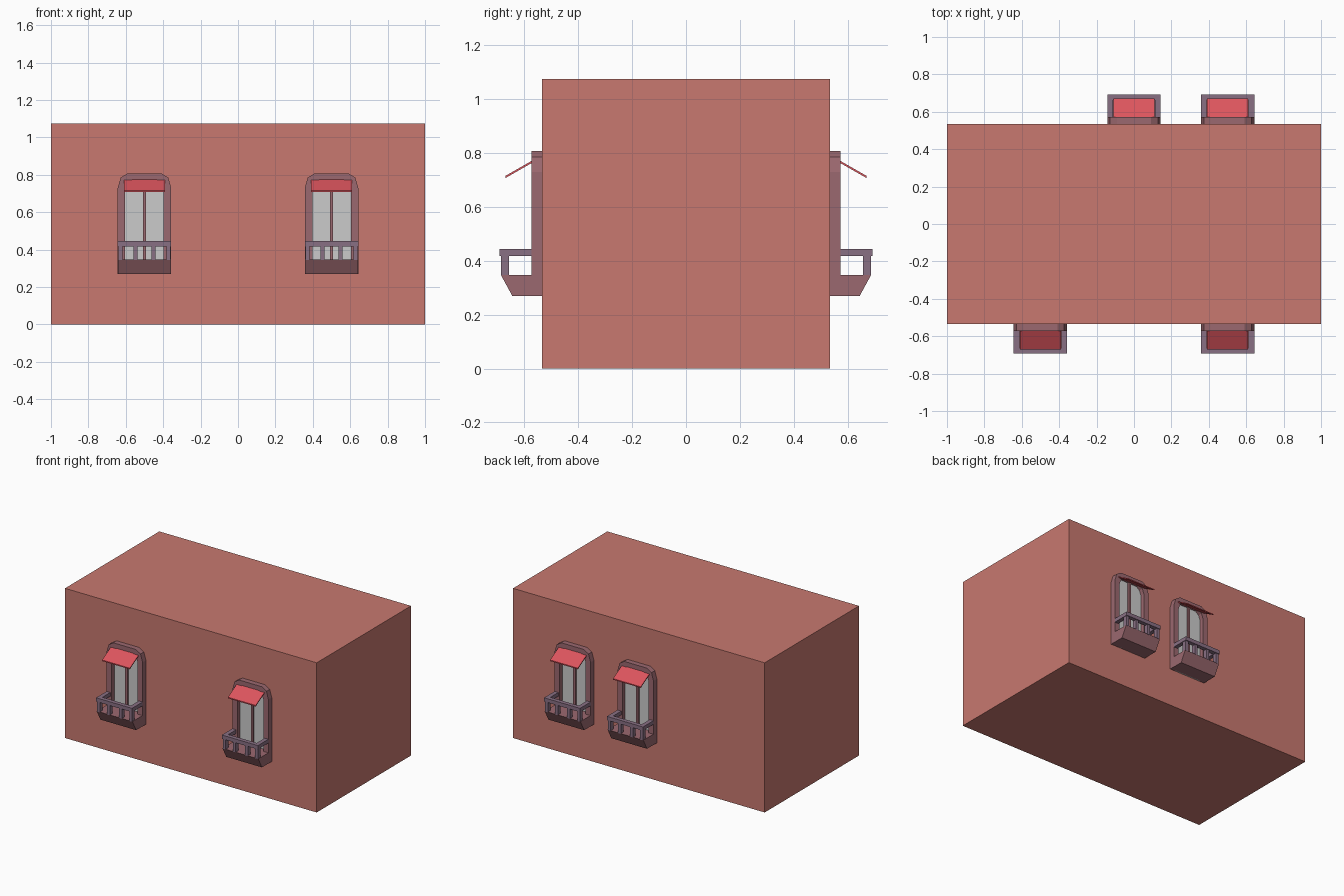
import bpy
import bmesh
import math
from mathutils import Vector, Matrix

if "Cube" in bpy.data.objects:
    bpy.data.objects.remove(bpy.data.objects["Cube"])

WALL = 0.535


def material(name, rgb):
    m = bpy.data.materials.new(name)
    m.diffuse_color = (*rgb, 1)
    m.use_nodes = True
    m.node_tree.nodes["Principled BSDF"].inputs["Base Color"].default_value = m.diffuse_color
    return m


BRICK = material("brick", (0.58, 0.19, 0.16))
TRIM = material("trim", (0.33, 0.14, 0.16))
RAIL = material("rail", (0.25, 0.16, 0.23))
CLOTH = material("cloth", (0.72, 0.09, 0.11))


def prism(name, points, extrude, mat=None):
    """Mesh made by extruding a planar outline along a vector."""
    bm = bmesh.new()
    face = bm.faces.new([bm.verts.new(p) for p in points])
    out = bmesh.ops.extrude_face_region(bm, geom=[face], use_keep_orig=True)
    moved = [v for v in out["geom"] if isinstance(v, bmesh.types.BMVert)]
    bmesh.ops.translate(bm, verts=moved, vec=Vector(extrude))
    bmesh.ops.recalc_face_normals(bm, faces=bm.faces)
    me = bpy.data.meshes.new(name)
    bm.to_mesh(me)
    bm.free()
    if mat:
        me.materials.append(mat)
    return me


def box(name, x0, x1, y0, y1, z0, z1, mat=None):
    pts = [(x0, y0, z0), (x1, y0, z0), (x1, y1, z0), (x0, y1, z0)]
    return prism(name, pts, (0, 0, z1 - z0), mat)


def place(mesh, matrix=Matrix()):
    ob = bpy.data.objects.new(mesh.name, mesh)
    ob.matrix_world = matrix
    bpy.context.collection.objects.link(ob)


# building block
place(box("building", -1, 1, -WALL, WALL, 0, 1.075, BRICK))

# window parts, modelled around x = 0 and facing -y
outer = [(0.143, 0.27), (0.143, 0.73), (0.127, 0.785), (0.09, 0.808)]
inner = [(0.103, 0.27), (0.103, 0.72), (0.09, 0.755), (0.065, 0.775)]


def arch(half):
    return half + [(-x, z) for x, z in reversed(half)]


outline = arch(outer) + arch(inner)[::-1]
parts = [prism("window_frame", [(x, -WALL, z) for x, z in outline], (0, -0.038, 0), TRIM)]

# glass panes and mullion
parts.append(prism("window_glass", [(x, -WALL, z) for x, z in arch(inner)], (0, -0.008, 0)))
parts.append(box("mullion", -0.009, 0.009, -WALL - 0.02, -WALL, 0.34, 0.775, TRIM))

# sloping awning
slope = [(-0.565, 0.776), (-0.67, 0.716), (-0.67, 0.708), (-0.565, 0.768)]
parts.append(prism("awning", [(-0.11, y, z) for y, z in slope], (0.22, 0, 0), CLOTH))

# balcony base with tapered front
base = [(-WALL, 0.27), (-0.645, 0.27), (-0.687, 0.347), (-WALL, 0.347)]
parts.append(prism("balcony_base", [(-0.142, y, z) for y, z in base], (0.284, 0, 0), TRIM))

# U-shaped handrail
u = [(0.143, -0.57), (0.143, -0.693), (-0.143, -0.693), (-0.143, -0.57),
     (-0.113, -0.57), (-0.113, -0.663), (0.113, -0.663), (0.113, -0.57)]
parts.append(prism("handrail", [(x, y, 0.418) for x, y in u], (0, 0, 0.027), RAIL))

# railing posts
for x in (-0.128, -0.048, 0.048, 0.128):
    parts.append(box("railing_post", x - 0.011, x + 0.011, -0.687, -0.657, 0.345, 0.42, RAIL))

# two windows in front, two behind
for x, turn in ((-0.5, 0), (0.5, 0), (0, math.pi), (0.5, math.pi)):
    m = Matrix.Translation((x, 0, 0)) @ Matrix.Rotation(turn, 4, "Z")
    for part in parts:
        place(part, m)
